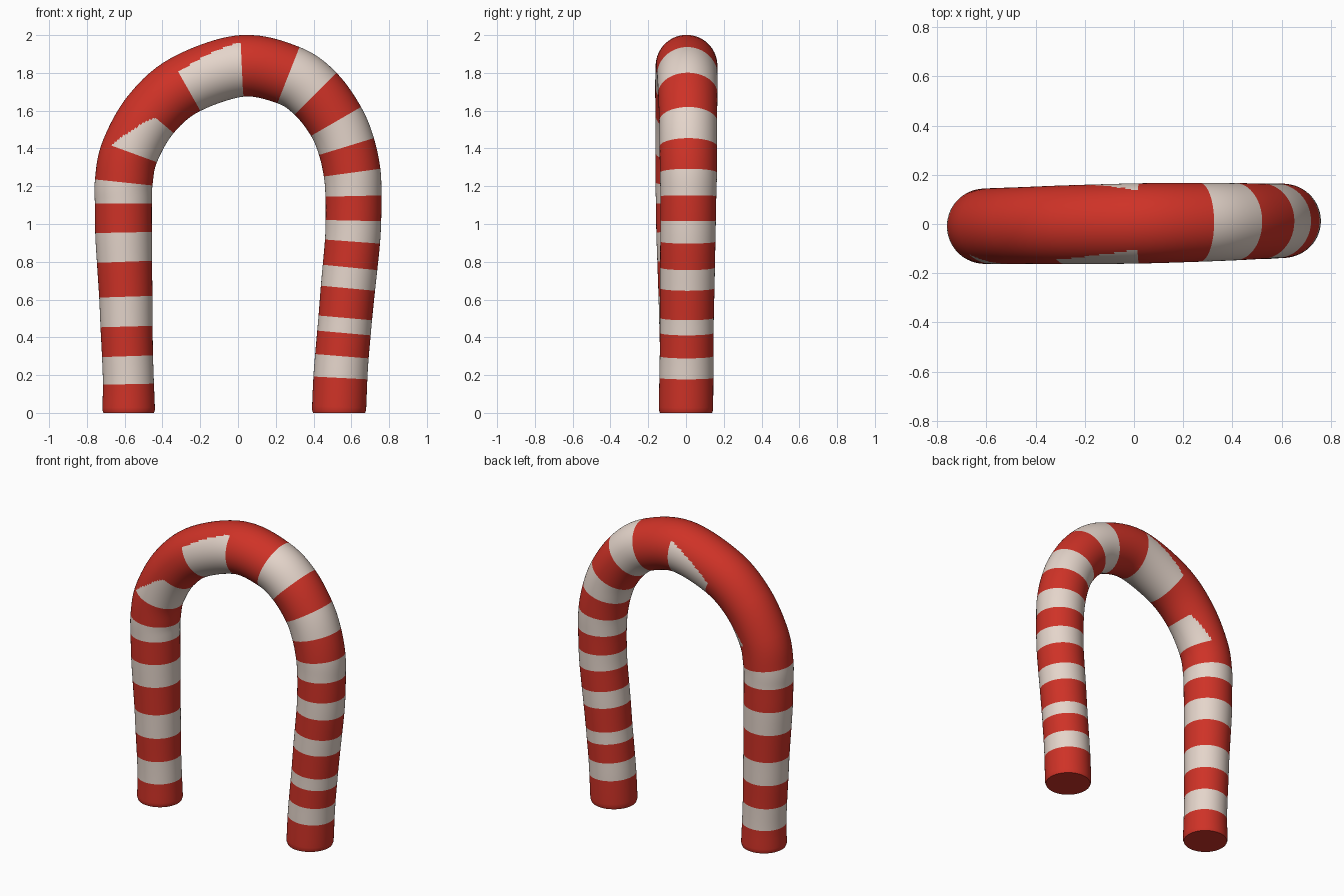
import bpy, bmesh, math
from mathutils import Vector

if "Cube" in bpy.data.objects:
    bpy.data.objects.remove(bpy.data.objects["Cube"])

SIDES = 96
RED, WHITE, PATCH_A, PATCH_B = 0, 1, 2, 3

# Stripe boundaries along the cane: x, z, radius, colour of the stripe that follows
stations = [
    (-.579, 0, .134, RED), (-.579, .015, .139, RED), (-.58, .152, .135, WHITE),
    (-.585, .30, .135, RED), (-.59, .457, .138, WHITE), (-.594, .615, .141, RED),
    (-.601, .80, .146, WHITE), (-.606, .955, .150, RED), (-.607, 1.108, .151, WHITE),
    (-.605, 1.22, .153, RED), (-.574, 1.38, .154, PATCH_A), (-.46, 1.582, .156, RED),
    (-.278, 1.738, .160, PATCH_B), (.02, 1.837, .163, RED), (.267, 1.788, .160, WHITE),
    (.41, 1.690, .157, RED), (.519, 1.543, .153, WHITE), (.574, 1.41, .152, RED),
    (.604, 1.272, .151, WHITE), (.611, 1.148, .148, RED), (.611, 1.018, .147, WHITE),
    (.606, .907, .146, RED), (.593, .77, .145, WHITE), (.582, .66, .144, RED),
    (.568, .503, .142, WHITE), (.561, .423, .142, RED), (.55, .30, .142, WHITE),
    (.542, .185, .143, RED), (.535, .015, .143, RED), (.535, 0, .138, RED)]

# Partial stripes: cosine limits from the outer side (front start/end, back start/end)
limits = {PATCH_A: (.68, -.2, -.35, -.75), PATCH_B: (.47, .76, -.1, .58)}


def spline(i, t):
    """Smooth point (x, z, radius) between station i and i + 1."""
    p = [stations[min(max(i + k, 0), len(stations) - 1)][:3] for k in (-1, 0, 1, 2)]
    return Vector([.5 * (2*b + (c-a)*t + (2*a-5*b+4*c-d)*t*t + (3*b-a-3*c+d)*t**3)
                   for a, b, c, d in zip(*p)])


def face_colour(kind, t, angle):
    if kind < 2:
        return kind
    f0, f1, b0, b1 = limits[kind]
    lo, hi = (f0, f1) if math.sin(angle) < 0 else (b0, b1)
    return WHITE if math.cos(angle) < lo + (hi - lo) * t else RED


# Sample the centre line, keeping a ring on every stripe boundary
samples, kinds = [], []
last = len(stations) - 2
for i in range(last + 1):
    kind = stations[i][3]
    n = 1 if i in (0, last) else 28 if kind > 1 else 7
    for k in range(n):
        samples.append(spline(i, k / n))
        kinds.append((kind, (k + .5) / n))
samples.append(spline(last, 1))

# Sweep the rings
bm = bmesh.new()
rings = []
for j, s in enumerate(samples):
    a, b = samples[max(j - 1, 0)], samples[min(j + 1, len(samples) - 1)]
    tan = Vector((b.x - a.x, 0, b.y - a.y)).normalized()
    if s.y < .02:                      # flat feet
        tan = Vector((0, 0, 1 if s.x < 0 else -1))
    out = Vector((-tan.z, 0, tan.x))
    lean = (.018 * s.x + .002) * min(1, s.y / 1.2)
    centre = Vector((s.x, lean, s.y))
    rings.append([bm.verts.new(centre + s.z * (
        out * math.cos(2 * math.pi * k / SIDES) +
        Vector((0, math.sin(2 * math.pi * k / SIDES), 0)))) for k in range(SIDES)])

for j, (kind, t) in enumerate(kinds):
    for k in range(SIDES):
        m = (k + 1) % SIDES
        f = bm.faces.new((rings[j][k], rings[j][m], rings[j+1][m], rings[j+1][k]))
        f.material_index = face_colour(kind, t, 2 * math.pi * (k + .5) / SIDES)
bm.faces.new(rings[0])
bm.faces.new(rings[-1])
bmesh.ops.recalc_face_normals(bm, faces=bm.faces)

mesh = bpy.data.meshes.new("striped_arch")
bm.to_mesh(mesh)
bm.free()
for name, col in (("red", (.62, .032, .02, 1)), ("cream_white", (.78, .665, .595, 1))):
    mat = bpy.data.materials.new(name)
    mat.diffuse_color = col
    mat.use_nodes = True
    mat.node_tree.nodes["Principled BSDF"].inputs["Base Color"].default_value = mat.diffuse_color
    mesh.materials.append(mat)

obj = bpy.data.objects.new("striped_arch", mesh)
bpy.context.collection.objects.link(obj)
bpy.context.view_layer.objects.active = obj
obj.select_set(True)
bpy.ops.object.shade_smooth_by_angle(angle=math.radians(30))
